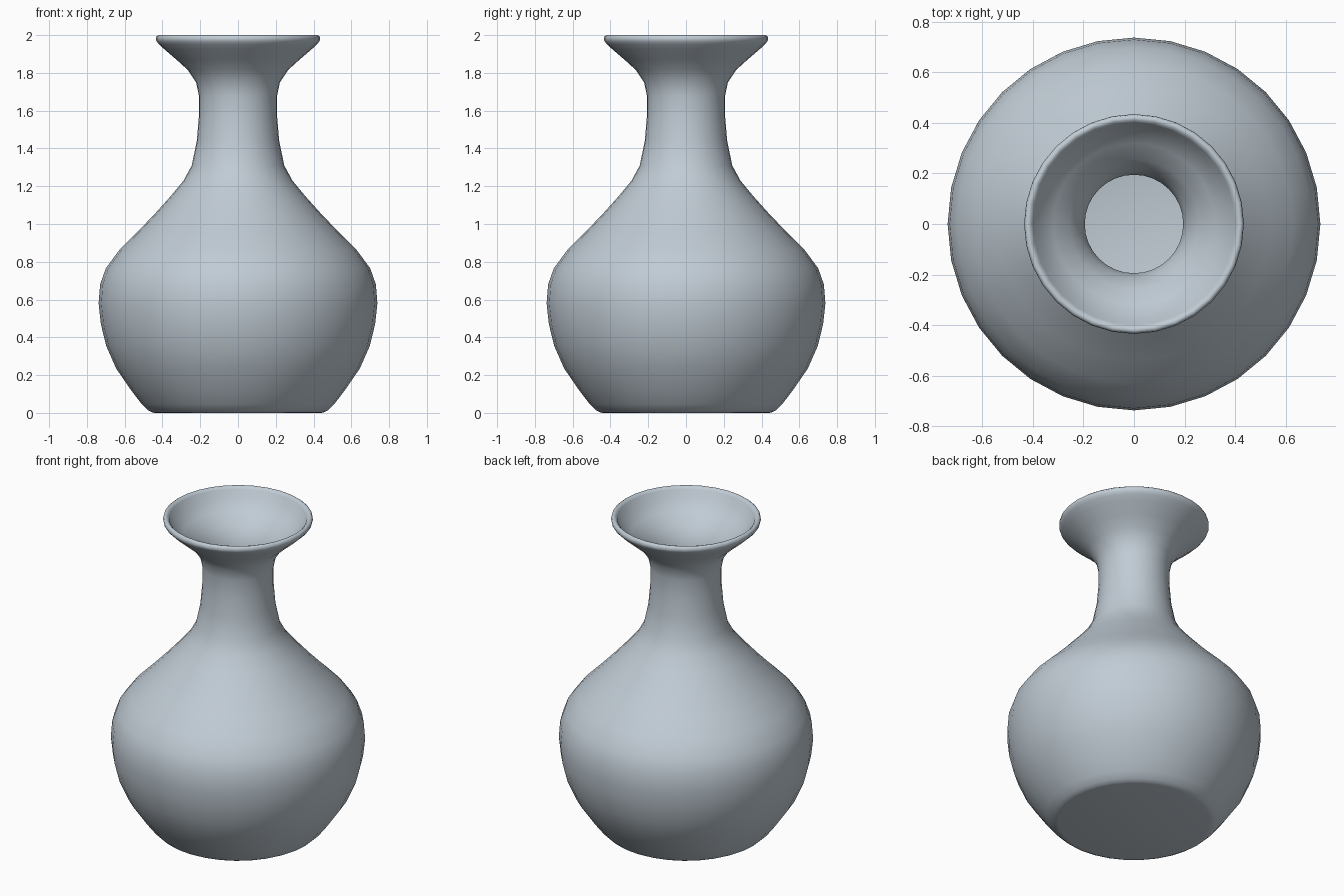
import bpy, bmesh, math
from mathutils import Vector

if "Cube" in bpy.data.objects:
    bpy.data.objects.remove(bpy.data.objects["Cube"])

SIDES = 32
WALL = 0.012

glaze = bpy.data.materials.new("pale blue grey")
glaze.diffuse_color = (0.53, 0.60, 0.66, 1)
glaze.use_nodes = True
glaze.node_tree.nodes["Principled BSDF"].inputs["Base Color"].default_value = glaze.diffuse_color

# Outer silhouette, (radius, height) from foot to under the lip
outer = [(0.44, 0.0), (0.455, 0.003), (0.476, 0.014), (0.51, 0.047), (0.566, 0.12), (0.645, 0.235),
         (0.698, 0.355), (0.726, 0.47), (0.738, 0.58), (0.73, 0.68), (0.70, 0.765),
         (0.63, 0.86), (0.54, 0.95), (0.444, 1.05), (0.354, 1.15), (0.288, 1.23),
         (0.245, 1.31), (0.218, 1.44), (0.207, 1.57), (0.207, 1.68), (0.222, 1.75),
         (0.265, 1.815), (0.328, 1.872), (0.39, 1.925)]
# Rounded lip
lip = [(0.42, 1.953), (0.432, 1.968), (0.435, 1.98), (0.432, 1.993), (0.423, 2.0), (0.412, 1.998), (0.40, 1.985)]


def offset_inward(points, d):
    """Shift a profile towards the axis along its normals."""
    result = []
    for i, p in enumerate(points):
        a, b = Vector(points[max(i - 1, 0)]), Vector(points[min(i + 1, len(points) - 1)])
        t = (b - a).normalized()
        result.append((p[0] - t.y * d, p[1] + t.x * d))
    return result


# Inner wall runs back down to a flat floor
inner = offset_inward(outer, WALL)[2:]
inner[0] = (0.455, 0.02)
profile = outer + lip + inner[::-1] + [(0.44, WALL)]

# Lathe the profile
bm = bmesh.new()
rings = []
for r, z in profile:
    rings.append([bm.verts.new((r * math.cos(2 * math.pi * k / SIDES),
                                r * math.sin(2 * math.pi * k / SIDES), z)) for k in range(SIDES)])
for a, b in zip(rings, rings[1:]):
    for k in range(SIDES):
        n = (k + 1) % SIDES
        bm.faces.new((a[k], a[n], b[n], b[k]))
bm.faces.new(rings[0][::-1])   # underside
bm.faces.new(rings[-1])        # inside floor

mesh = bpy.data.meshes.new("vase")
bm.to_mesh(mesh)
bm.free()
mesh.materials.append(glaze)
vase = bpy.data.objects.new("vase", mesh)
bpy.context.collection.objects.link(vase)
bpy.context.view_layer.objects.active = vase
vase.select_set(True)
bpy.ops.object.shade_smooth_by_angle(angle=math.radians(50))
